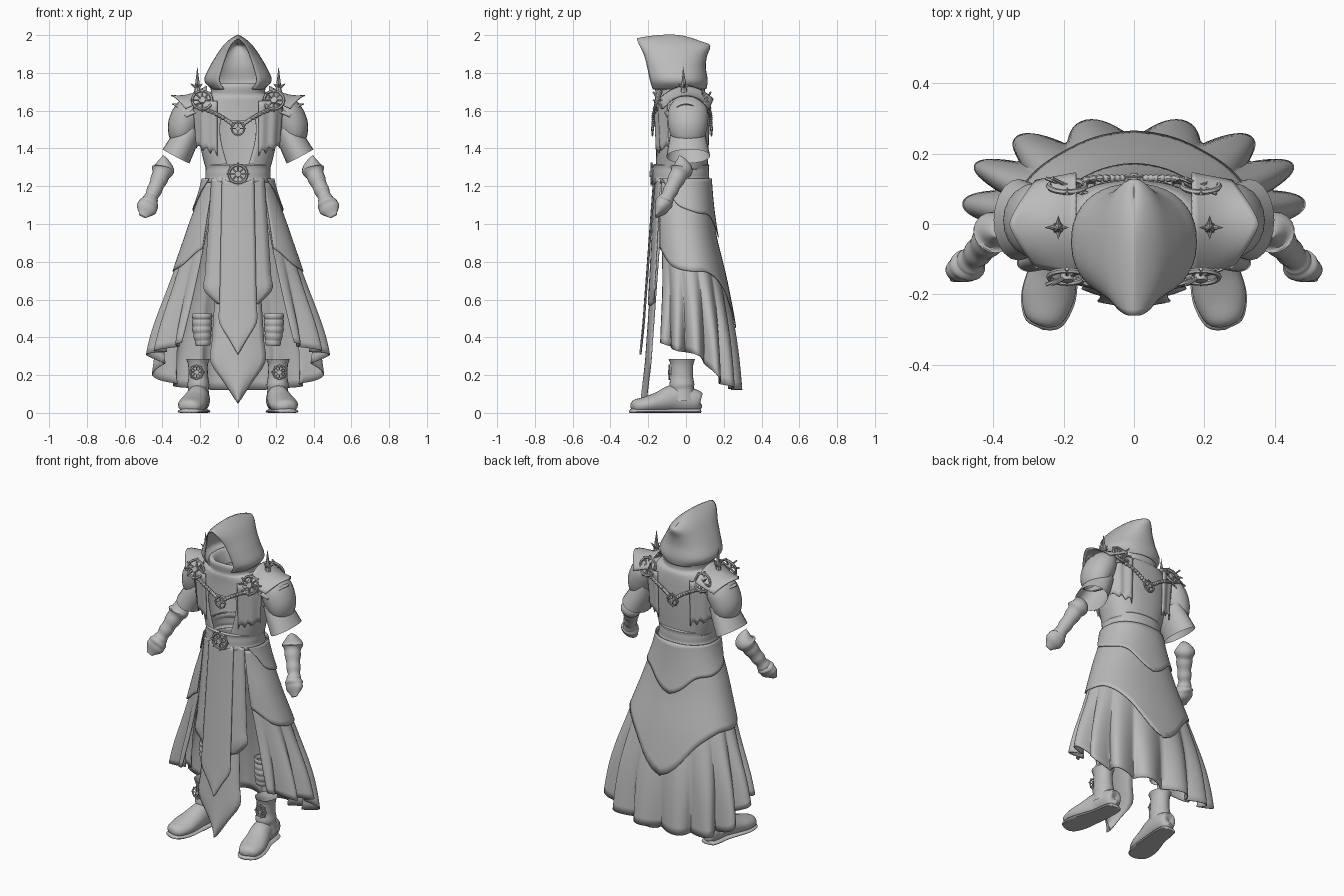
import bpy, bmesh, math
from math import sin, cos, pi
from mathutils import Vector

if "Cube" in bpy.data.objects:
    bpy.data.objects.remove(bpy.data.objects["Cube"])

grey = bpy.data.materials.new("plain grey")
grey.use_nodes = True
grey.diffuse_color = (0.5, 0.5, 0.5, 1)
grey.node_tree.nodes["Principled BSDF"].inputs["Base Color"].default_value = (0.5, 0.5, 0.5, 1)


def cat(rows, t):
    """Smooth interpolation through a list of tuples."""
    n = len(rows) - 1
    i = min(int(t * n), n - 1)
    f = t * n - i
    quad = [rows[max(0, min(n, i + k))] for k in (-1, 0, 1, 2)]
    return [b + .5 * f * (c - a + f * (2*a - 5*b + 4*c - d + f * (3*(b - c) + d - a)))
            for a, b, c, d in zip(*quad)]


def finish(obj, thick=0, angle=40):
    obj.data.materials.clear()
    obj.data.materials.append(grey)
    bpy.ops.object.select_all(action='DESELECT')
    obj.select_set(True)
    bpy.context.view_layer.objects.active = obj
    if thick:
        mod = obj.modifiers.new("thickness", 'SOLIDIFY')
        mod.thickness, mod.offset = thick, 0
    bpy.ops.object.shade_smooth_by_angle(angle=math.radians(angle))
    return obj


def sheet(name, f, nu, nv, closed=False, thick=0, angle=40):
    """Grid surface from f(u, v); closed joins the u ends."""
    bm = bmesh.new()
    cols = nu if closed else nu + 1
    grid = [[bm.verts.new(f(i / nu, j / nv)) for i in range(cols)] for j in range(nv + 1)]
    for j in range(nv):
        for i in range(nu):
            k = (i + 1) % cols
            bm.faces.new((grid[j][i], grid[j][k], grid[j+1][k], grid[j+1][i]))
    bmesh.ops.remove_doubles(bm, verts=bm.verts, dist=1e-4)
    bmesh.ops.recalc_face_normals(bm, faces=bm.faces)
    mesh = bpy.data.meshes.new(name)
    bm.to_mesh(mesh)
    bm.free()
    obj = bpy.data.objects.new(name, mesh)
    bpy.context.collection.objects.link(obj)
    return finish(obj, thick, angle)


def oval(a, rx, yf, yb, power=1):
    """Point on an oval; a = 0 faces front, a = pi faces back."""
    sx, cy = (math.copysign(abs(w) ** power, w) for w in (sin(a), cos(a)))
    return rx * sx, (yf + yb) / 2 - (yb - yf) / 2 * cy


def tube(name, rows, nv=24, nu=20, ref=(0, 1, 0), floor=False, bump=None):
    """Rows of x, y, z, radius along ref, radius across."""
    def f(u, v):
        x, y, z, r1, r2 = cat(rows, v)
        a, b = cat(rows, max(0, v - .01)), cat(rows, min(1, v + .01))
        t = (Vector(b[:3]) - Vector(a[:3])).normalized()
        e = Vector(ref)
        e = (e - t * e.dot(t)).normalized()
        k = bump(v) if bump else 1
        p = Vector((x, y, z)) + k * (e * max(r1, 0) * cos(2*pi*u) + t.cross(e) * max(r2, 0) * sin(2*pi*u))
        if floor:
            p.z = max(p.z, 0)
        return p
    return sheet(name, f, nu, nv, closed=True)


def cone(name, base, tip, r):
    d = Vector(tip) - Vector(base)
    bpy.ops.mesh.primitive_cone_add(vertices=8, radius1=r, depth=d.length,
                                    location=Vector(base) + d / 2,
                                    rotation=d.to_track_quat('Z', 'Y').to_euler())
    obj = bpy.context.object
    obj.name = name
    return finish(obj)


def emblem(name, x, y, z, r, tilt=0, spokes=4):
    """Spoked wheel badge."""
    rot = (pi / 2 + tilt, 0, 0)
    bpy.ops.mesh.primitive_torus_add(major_radius=r * .8, minor_radius=r * .12, major_segments=20,
                                     minor_segments=6, location=(x, y, z), rotation=rot)
    parts = [bpy.context.object]
    bpy.ops.mesh.primitive_cylinder_add(vertices=12, radius=r * .28, depth=r * .4, location=(x, y, z), rotation=rot)
    parts.append(bpy.context.object)
    for i in range(spokes):
        bpy.ops.mesh.primitive_cylinder_add(vertices=6, radius=r * .08, depth=r * 2, location=(x, y, z))
        bar = bpy.context.object
        bar.rotation_euler = (tilt, i * pi / spokes, 0)
        parts.append(bar)
    bpy.ops.object.select_all(action='DESELECT')
    for p in parts:
        p.select_set(True)
    bpy.context.view_layer.objects.active = parts[0]
    bpy.ops.object.join()
    parts[0].name = name
    return finish(parts[0])


# Hood: pointed, open at the face
hood_rows = [(1.715, .135, -.175, .105), (1.76, .176, -.19, .112), (1.83, .148, -.205, .102),
             (1.89, .113, -.222, .108), (1.945, .074, -.25, .125), (1.98, .035, -.265, .12), (2.0, 0, -.265, .1)]

def hood(u, v):
    z, w, yf, yb = cat(hood_rows, v)
    x, y = oval(.55 + (2*pi - 1.1) * u, w, yf - .02, yb, .9)
    drop = .02 if y < -.08 else .05
    return x, y, z - v ** 4 * drop * ((y + .08) / .18) ** 2

sheet("hood", hood, 32, 24, thick=.006, angle=60)

# Cowl: folded neck cloth and mantle over the shoulders
cowl_rows = [(1.66, .08, -.09, .06), (1.70, .095, -.11, .07), (1.745, .12, -.15, .09), (1.735, .145, -.165, .10),
             (1.70, .145, -.16, .10), (1.69, .18, -.165, .115), (1.655, .21, -.165, .122), (1.615, .215, -.168, .125)]

def cowl(u, v):
    z, rx, yf, yb = cat(cowl_rows, v)
    x, y = oval(2*pi*u, rx, yf, yb, .85)
    return x, y, z - .07 * v ** 3 * abs(cos(2*pi*u)) ** 3 - .015 * abs(sin(2*pi*u)) * v

sheet("cowl", cowl, 40, 28, closed=True)

# Torso robe, open down the chest
torso_rows = [(1.66, .19, -.13, .11), (1.56, .205, -.162, .122), (1.43, .2, -.165, .118), (1.28, .165, -.158, .11)]

def torso(u, v):
    z, rx, yf, yb = cat(torso_rows, v)
    a0 = .2 + .22 * sin(pi * v)
    x, y = oval(a0 + (2*pi - 2*a0) * u, rx, yf, yb, .85)
    return x, y, z

sheet("torso_robe", torso, 40, 14, thick=.006)

# Belt with raised rims
belt_rows = [(1.315, .16), (1.31, .17), (1.295, .168), (1.27, .17), (1.245, .17), (1.23, .174), (1.215, .166)]

def belt(u, v):
    z, r = cat(belt_rows, v)
    x, y = oval(2*pi*u, r, -r - .002, r - .05, .9)
    return x, y, z

sheet("belt", belt, 40, 16, closed=True, thick=.006)
emblem("belt_buckle", 0, -.182, 1.265, .06)

# Skirt tiers share one flaring body shape
flare = [(.165, -.155, .11), (.255, -.155, .14), (.35, -.15, .205), (.43, -.16, .255), (.455, -.17, .275)]

def tier(name, top, x_front, hem, grow, pleat, nu, nv):
    def f(u, v):
        t = 1 - abs(2*u - 1)
        z = top + (cat(hem, t)[0] - top) * v
        rx, yf, yb = cat(flare, max(0, min(1, (1.25 - z) / 1.12)))
        a0 = math.asin(min(.95, (x_front[0] + (x_front[1] - x_front[0]) * v) / rx))
        a = a0 + (2*pi - 2*a0) * u
        k = 1 + pleat * v ** 1.5 * (2 * abs(sin(7 * a)) - 1.15)
        x, y = oval(a, rx + grow, yf - grow, yb + grow, .9)
        return x * k, y * k, z
    return sheet(name, f, nu, nv, thick=.005, angle=60)

tier("upper_skirt", 1.24, (.13, .16), [(1.19,), (1.10,), (1.06,), (1.04,), (.93,)], .024, 0, 48, 10)
tier("middle_skirt", 1.22, (.12, .17), [(.87,), (.78,), (.75,), (.74,), (.65,), (.45,)], .014, 0, 56, 16)
tier("pleated_skirt", 1.0, (.15, .26), [(.37,), (.33,), (.3,), (.17,), (.13,), (.12,)], 0, .11, 168, 20)

# Hanging front panels
def panel(name, rows, curve):
    def f(u, v):
        z, w, y = cat(rows, v) if v < 1 else rows[-1]
        s = 2*u - 1
        return w * s, y + curve * s * s, z
    return sheet(name, f, 10, 30, thick=.005)

def lin(a, b, n):
    return [tuple(p + (q - p) * i / n for p, q in zip(a, b)) for i in range(n)]

panel("front_panel", lin((1.24, .085, -.172), (.48, .1, -.228), 8) + lin((.48, .1, -.228), (.31, 0, -.245), 2)
      + [(.31, 0, -.245)], .008)
panel("wide_front_panel", lin((1.24, .14, -.165), (.65, .18, -.195), 8) + [(.65, .18, -.195), (.57, .1, -.2)], .03)
panel("long_front_panel", lin((1.1, .09, -.155), (.27, .145, -.215), 8) + lin((.27, .145, -.215), (.05, 0, -.24), 2)
      + [(.05, 0, -.24)], .03)

# Chains and badges on the chest and the back
for side, y, name in ((-1, -.172, "front"), (1, .13, "back")):
    emblem(name + "_centre_badge", 0, y + side * .005, 1.505, .042, spokes=2)
    for s in (1, -1):
        emblem(name + "_shoulder_badge", s * .19, y - side * .022, 1.655, .065, side * .35)
        path = [(s*.18, y - side*.018, 1.61, .009, .009), (s*.12, y - side*.002, 1.585, .009, .009),
                (s*.06, y, 1.55, .009, .009), (s*.02, y, 1.52, .009, .009)]
        tube(name + "_chain", path, 48, 8, bump=lambda v: .75 + .5 * abs(sin(v * 10 * pi)))
        # Ragged cloth strips under the badges
        def strip(u, v):
            ragged = .03 * abs(sin(u * 9)) + .03 * u
            return (s * (.11 + .13 * u - .02 * v * u),
                    y - side * (.008 + .06 * u * u + .01 * v) + side * .005 * sin(u * 12),
                    1.65 - v * (.29 - ragged))
        sheet(name + "_cloth_strip", strip, 12, 8, thick=.004)

for s in (1, -1):
    # Shoulder plates, layered, with a spike
    for reach, half, top in ((.19, .145, 1.73), (.185, .12, 1.685)):
        def plate(u, v):
            w = 2*u - 1
            return (s * (.165 + reach * v * (1 - .4 * abs(w) ** 1.3)), half * w * (1 - .15 * v),
                    top - .07 * w * w - .05 * v - .02 * sin(v * pi) * (1 - w * w))
        sheet("shoulder_plate", plate, 16, 10, thick=.006)
    cone("shoulder_spike", (s*.215, -.01, 1.68), (s*.215, -.015, 1.835), .02)
    for dx, dy in ((.04, 0), (-.03, 0), (0, .035), (0, -.035)):
        cone("spike_prong", (s*.215, -.01, 1.72), (s*(.215 + dx), -.01 + dy, 1.745), .012)

    # Puffed upper arm and flared sleeve
    tube("puffed_sleeve", [(s*.19, .005, 1.65, .07, .05), (s*.25, .01, 1.60, .105, .08), (s*.285, .01, 1.53, .105, .085),
                           (s*.3, .01, 1.47, .09, .07), (s*.3, .01, 1.45, .07, .05)])
    tube("flared_sleeve", [(s*.25, .01, 1.51, .085, .06), (s*.285, .01, 1.44, .1, .072), (s*.328, .012, 1.358, .116, .08)], 8)

    # Floating forearm guard with pointed elbow and hand flap
    tube("forearm_guard", [(s*.395, -.035, 1.365, 0, 0), (s*.395, -.022, 1.30, .056, .056), (s*.412, -.045, 1.25, .046, .046),
                           (s*.438, -.075, 1.19, .04, .04), (s*.46, -.1, 1.14, .037, .037), (s*.468, -.113, 1.118, .046, .046),
                           (s*.483, -.13, 1.085, .038, .056), (s*.505, -.16, 1.04, .006, .02)], 42,
         bump=lambda v: 1 + .05 * sin(v * 14 * pi))

    # Wrapped lower leg
    tube("leg_wrap", [(s*.19, -.02, .525, .05, .05), (s*.19, -.02, .44, .05, .048), (s*.185, -.02, .355, .036, .036)], 40,
         bump=lambda v: 1 + .09 * abs(sin(v * 5 * pi)))

    # Boot: shaft, foot, sole and badge
    tube("boot_shaft", [(s*.212, -.022, .285, .07, .062), (s*.212, -.022, .25, .06, .052), (s*.21, -.022, .19, .06, .052),
                        (s*.21, -.022, .15, .066, .058), (s*.21, -.02, .12, .062, .055), (s*.212, -.02, .06, .075, .062)], 30)
    foot = [(s*.2, .078, .05, 0, 0), (s*.2, .07, .05, .04, .05), (s*.203, .03, .065, .055, .065), (s*.212, -.06, .075, .06, .075),
            (s*.23, -.14, .055, .07, .058), (s*.245, -.21, .042, .074, .045), (s*.256, -.275, .032, .05, .034), (s*.26, -.292, .028, 0, 0)]
    tube("boot_foot", foot, 28, 20, (1, 0, 0), True)
    tube("boot_sole", [(x, y * 1.03, .008, w * 1.04, min(h, .016)) for x, y, z, w, h in foot], 28, 16, (1, 0, 0), True)
    emblem("boot_badge", s * .22, -.088, .215, .042)
